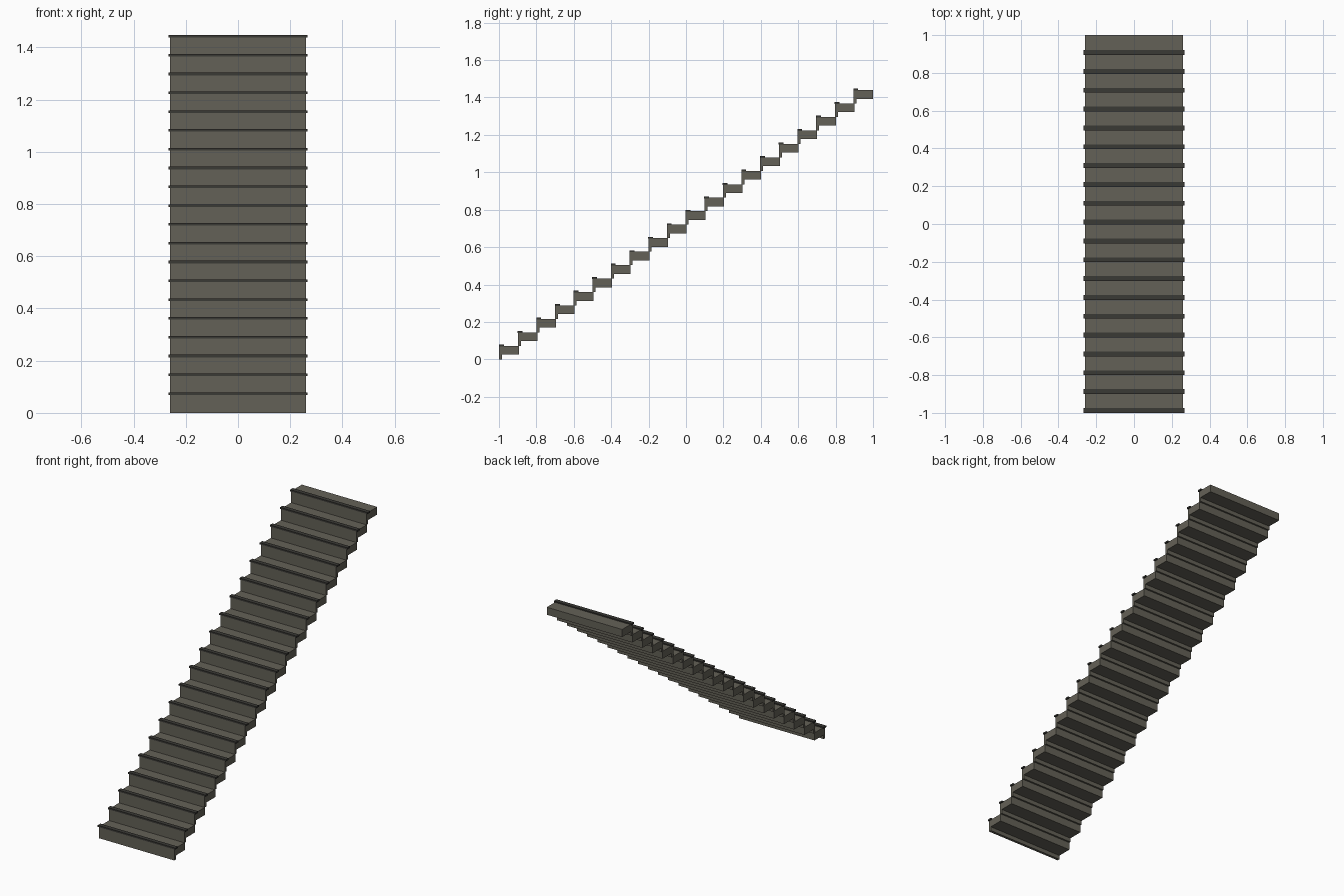
import bpy

if "Cube" in bpy.data.objects:
    bpy.data.objects.remove(bpy.data.objects["Cube"])

STEPS = 20
RISE = 0.072
RUN = 0.0997
TOP = 1.44


def material(name, color):
    m = bpy.data.materials.new(name)
    m.diffuse_color = (*color, 1)
    m.use_nodes = True
    m.node_tree.nodes["Principled BSDF"].inputs["Base Color"].default_value = m.diffuse_color
    return m


stone = material("stone", (0.127, 0.12, 0.095))
dark = material("dark_strip", (0.042, 0.041, 0.036))


def box(name, half_width, y0, y1, z0, z1, mat):
    bpy.ops.mesh.primitive_cube_add(size=1, location=(0, (y0 + y1) / 2, (z0 + z1) / 2))
    o = bpy.context.object
    o.name = name
    o.scale = (2 * half_width, y1 - y0, z1 - z0)
    bpy.ops.object.transform_apply(location=True, rotation=False, scale=True)
    o.data.materials.append(mat)


for i in range(STEPS):
    y = -1 + i * RUN
    z = i * RISE
    top = z + RISE
    # thin upright board reaching down to the tread below
    box(f"riser_{i + 1}", 0.26, y + 0.001, y + 0.017, z, top, stone)
    # thick tread slab behind the riser
    back = 1.0 if i == STEPS - 1 else y + 0.106
    box(f"tread_{i + 1}", 0.26, y + 0.017, back, top - 0.047, top, stone)
    # dark nosing strip, slightly wider than the tread
    box(f"nosing_{i + 1}", 0.267, y, y + 0.026, top - 0.003, top + 0.007, dark)
